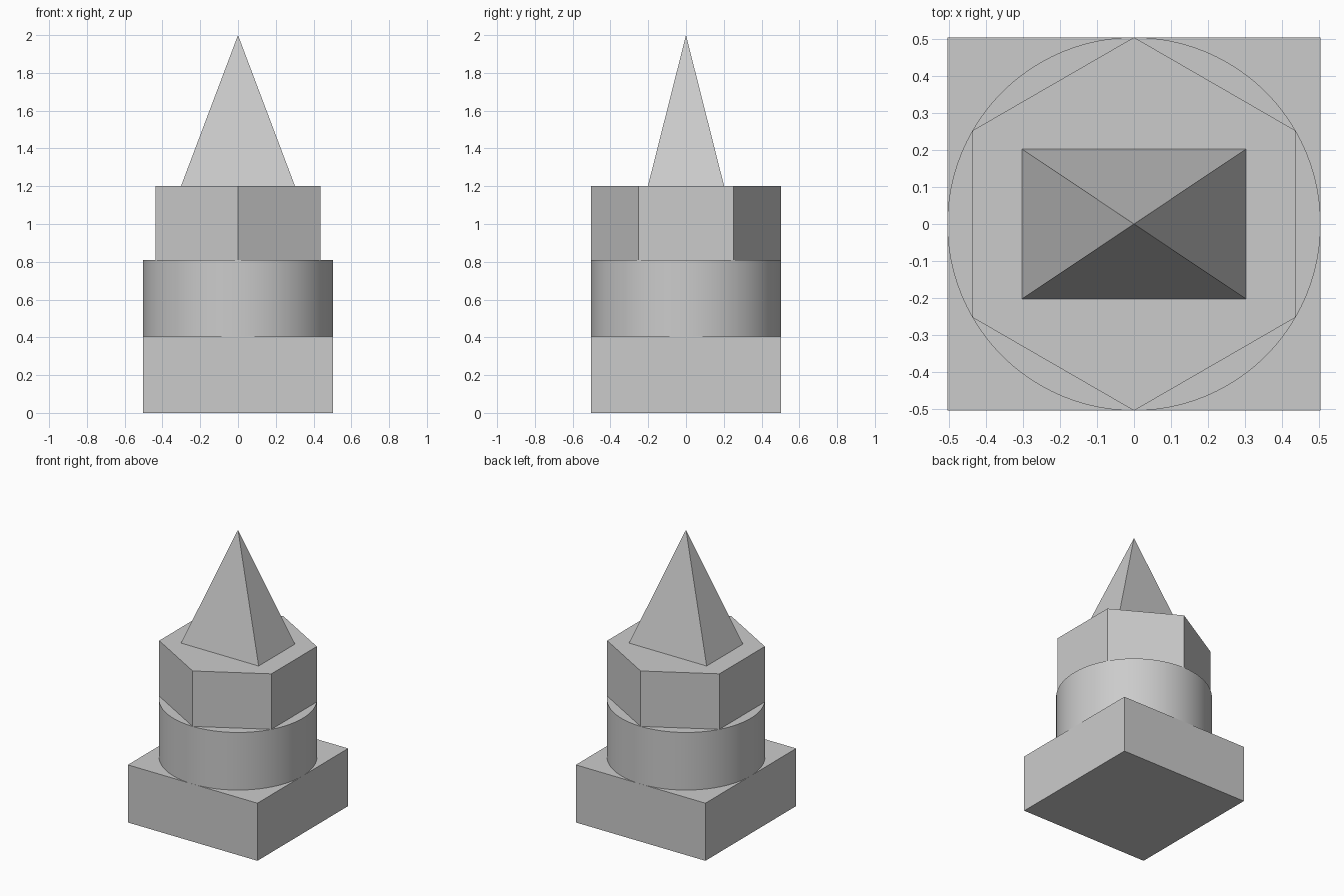
import bpy
import math

default = bpy.data.objects.get("Cube")
if default:
    bpy.data.objects.remove(default, do_unlink=True)

grey = bpy.data.materials.new("light_grey")
grey.use_nodes = True
colour = (0.6, 0.6, 0.6, 1)
grey.diffuse_color = colour
grey.node_tree.nodes["Principled BSDF"].inputs["Base Color"].default_value = colour

HALF = 0.504
Z_BASE, Z_DRUM, Z_HEX, Z_TIP = 0.405, 0.81, 1.2, 2.0


def finish(name, smooth=False):
    """Name and colour the active object."""
    obj = bpy.context.object
    obj.name = obj.data.name = name
    obj.data.materials.append(grey)
    bpy.ops.object.transform_apply(location=False, rotation=True, scale=True)
    if smooth:
        bpy.ops.object.shade_smooth_by_angle(angle=math.radians(30))
    return obj


def prism(name, sides, z0, z1, turn=0.0, smooth=False):
    """Upright prism between two heights."""
    bpy.ops.mesh.primitive_cylinder_add(
        vertices=sides, radius=HALF, depth=z1 - z0,
        location=(0, 0, (z0 + z1) / 2), rotation=(0, 0, turn))
    return finish(name, smooth)


# Square base block
bpy.ops.mesh.primitive_cube_add(size=1, location=(0, 0, Z_BASE / 2))
bpy.context.object.scale = (2 * HALF, 2 * HALF, Z_BASE)
finish("square_base")

# Round drum, then hexagonal block with corners to front and back
prism("round_drum", 96, Z_BASE, Z_DRUM, smooth=True)
prism("hexagonal_block", 6, Z_DRUM, Z_HEX)

# Rectangular pyramid spire
bpy.ops.mesh.primitive_cone_add(
    vertices=4, radius1=math.sqrt(0.5), radius2=0, depth=Z_TIP - Z_HEX,
    location=(0, 0, (Z_HEX + Z_TIP) / 2), rotation=(0, 0, math.pi / 4))
bpy.ops.object.transform_apply(location=False, rotation=True, scale=False)
bpy.context.object.scale = (0.604, 0.404, 1)
finish("pyramid_spire")
